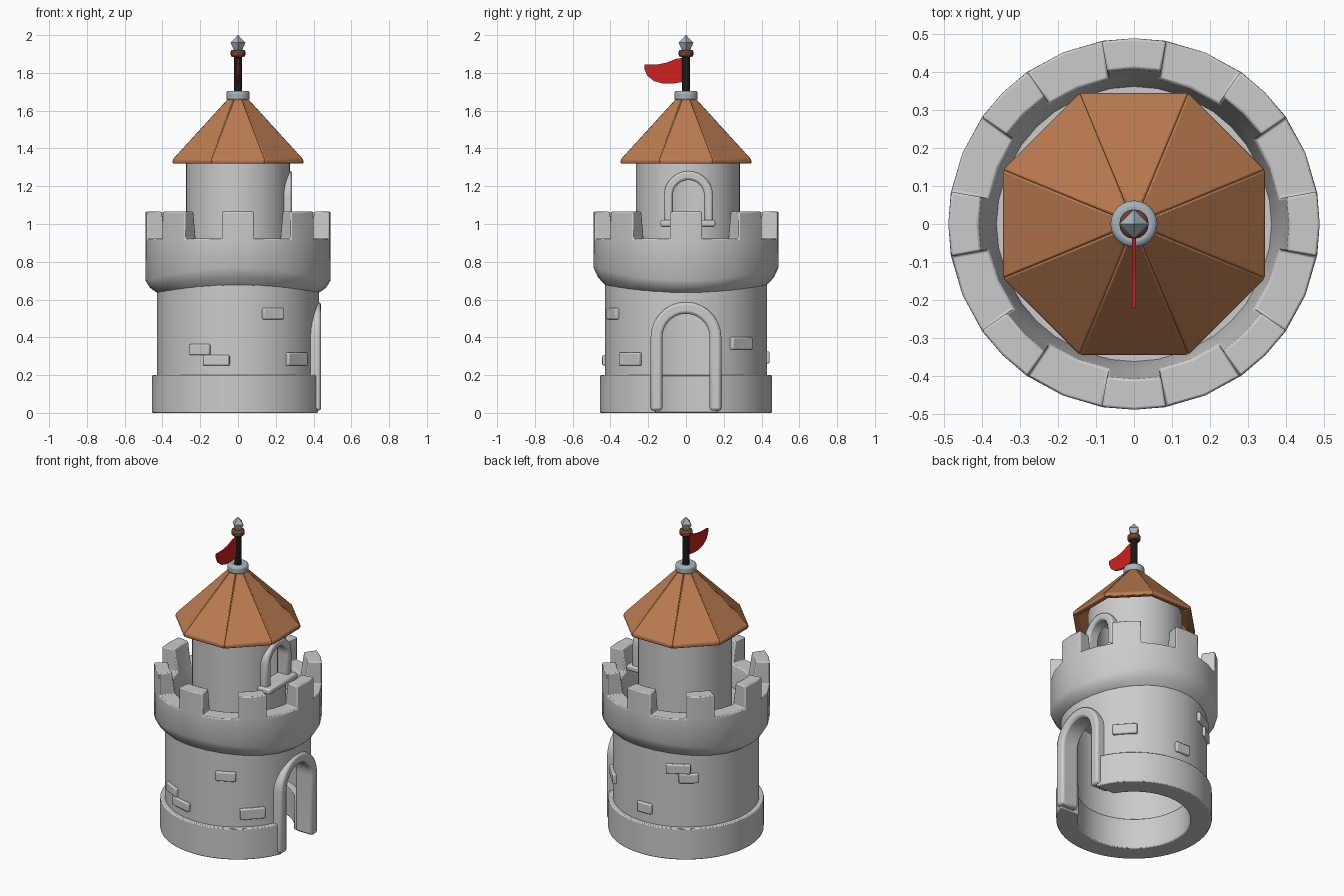
import bpy, bmesh
from math import sin, cos, pi, radians
from mathutils import Matrix, Vector

if "Cube" in bpy.data.objects:
    bpy.data.objects.remove(bpy.data.objects["Cube"])


def material(name, rgb):
    m = bpy.data.materials.new(name)
    m.diffuse_color = (*rgb, 1)
    m.use_nodes = True
    m.node_tree.nodes["Principled BSDF"].inputs["Base Color"].default_value = m.diffuse_color
    return m


ORANGE = material("roof_tile", (0.50, 0.20, 0.08))
STEEL = material("steel", (0.38, 0.45, 0.50))
BLACK = material("dark_pole", (0.01, 0.01, 0.01))
BROWN = material("brown", (0.16, 0.05, 0.025))
RED = material("flag_red", (0.62, 0.015, 0.015))


def finish(name, bm, mat=None, bevel=0, cutter=None, angle=35, segments=2):
    """Turn a bmesh into an object, cut, bevel and shade it."""
    bmesh.ops.recalc_face_normals(bm, faces=bm.faces[:])
    me = bpy.data.meshes.new(name)
    bm.to_mesh(me)
    bm.free()
    ob = bpy.data.objects.new(name, me)
    bpy.context.collection.objects.link(ob)
    if mat:
        me.materials.append(mat)
    bpy.ops.object.select_all(action='DESELECT')
    ob.select_set(True)
    bpy.context.view_layer.objects.active = ob
    if cutter:
        b = ob.modifiers.new("opening", 'BOOLEAN')
        b.operation, b.solver, b.object = 'DIFFERENCE', 'EXACT', cutter
        bpy.ops.object.modifier_apply(modifier=b.name)
    if bevel:
        b = ob.modifiers.new("bevel", 'BEVEL')
        b.width, b.segments = bevel, segments
        b.limit_method, b.angle_limit = 'ANGLE', radians(35)
    bpy.ops.object.shade_smooth_by_angle(angle=radians(angle))
    return ob


def lathe(profile, steps=48, y0=0.0):
    """Closed (r, z) loop revolved around the z axis."""
    bm = bmesh.new()
    rings = [[bm.verts.new((r * cos(2 * pi * i / steps), y0 + r * sin(2 * pi * i / steps), z))
              for r, z in profile] for i in range(steps)]
    n = len(profile)
    for i in range(steps):
        a, b = rings[i], rings[(i + 1) % steps]
        for j in range(n):
            bm.faces.new((a[j], b[j], b[(j + 1) % n], a[(j + 1) % n]))
    return bm


def ring(r_in, r_out, z0, z1, **kw):
    return lathe([(r_in, z0), (r_out, z0), (r_out, z1), (r_in, z1)], **kw)


def extrude_x(bm, x0, x1):
    out = bmesh.ops.extrude_face_region(bm, geom=bm.faces[:])
    moved = [v for v in out["geom"] if isinstance(v, bmesh.types.BMVert)]
    bmesh.ops.translate(bm, vec=(x1 - x0, 0, 0), verts=moved)
    return bm


def arch_line(w, z0, spring, x, y0, n=14):
    pts = [(x, y0 + w, z0)]
    pts += [(x, y0 + w * cos(pi * i / n), spring + w * sin(pi * i / n)) for i in range(n + 1)]
    return pts + [(x, y0 - w, z0)]


def arch(w_out, w_in, z0, spring, x0, x1, y0=0.0):
    """Arched frame; with w_in = 0 a solid arched block."""
    bm = bmesh.new()
    a = [bm.verts.new(p) for p in arch_line(w_out, z0, spring, x0, y0)]
    if w_in:
        b = [bm.verts.new(p) for p in arch_line(w_in, z0, spring, x0, y0)]
        for i in range(len(a) - 1):
            bm.faces.new((a[i], a[i + 1], b[i + 1], b[i]))
    else:
        bm.faces.new(a)
    return extrude_x(bm, x0, x1)


def box(size, matrix):
    bm = bmesh.new()
    bmesh.ops.create_cube(bm, size=1, matrix=matrix @ Matrix.Diagonal((*size, 1)))
    return bm


# Cutters for the doorway and the window
door_cut = finish("door_cutter", arch(0.16, 0, -0.1, 0.40, 0.15, 0.7))
window_cut = finish("window_cutter", arch(0.105, 0, 1.0, 1.15, 0.1, 0.5, 0.013))

# Hollow lower tower
finish("base_ring", ring(0.33, 0.455, 0, 0.2), bevel=0.012, cutter=door_cut)
finish("tower_wall", ring(0.36, 0.428, 0.18, 0.74), cutter=door_cut)
finish("upper_floor", ring(0.001, 0.385, 0.73, 0.79))
finish("door_arch", arch(0.187, 0.125, 0.012, 0.40, 0.32, 0.44), bevel=0.014)

# Upper turret with window
finish("turret_wall", ring(0.225, 0.275, 0.77, 1.38, y0=0.01), cutter=window_cut)
finish("window_arch", arch(0.13, 0.083, 1.0, 1.15, 0.21, 0.287, 0.013), bevel=0.012)
finish("window_sill", box((0.11, 0.29, 0.036), Matrix.Translation((0.265, 0.01, 1.003))), bevel=0.01)

# Flared crown with eight merlons, its lower edge dipping towards the sides
angles = [radians(45 * k + a) for k in range(8) for a in (-10, 0, 10, 22.5)]
bm = bmesh.new()
cols = []
for t in angles:
    c = cos(2 * t)
    prof = [(0.37, 0.655 - 0.02 * c), (0.427, 0.655 - 0.02 * c), (0.466, 0.69 - 0.028 * c),
            (0.49, 0.735 - 0.035 * c), (0.49, 0.922), (0.388, 0.922), (0.357, 0.76)]
    cols.append([bm.verts.new((r * cos(t), r * sin(t), z)) for r, z in prof])
merlons = []
for i in range(32):
    a, b = cols[i], cols[(i + 1) % 32]
    for j in range(7):
        f = bm.faces.new((a[j], b[j], b[(j + 1) % 7], a[(j + 1) % 7]))
        if j == 4 and i % 4 < 2:
            merlons.append(f)
bmesh.ops.recalc_face_normals(bm, faces=bm.faces[:])
out = bmesh.ops.extrude_face_region(bm, geom=merlons)
bmesh.ops.delete(bm, geom=[f for f in merlons if f.is_valid], context='FACES_ONLY')
for v in out["geom"]:
    if isinstance(v, bmesh.types.BMVert):
        v.co.z = 1.065
        r = v.co.xy.length
        if r < 0.45:
            v.co.xy *= 0.41 / r
finish("battlements", bm, bevel=0.006, angle=40)

# Raised bricks: angle, centre height, width, height
bricks = [(-64.5, 0.525, 0.12, 0.06), (-118, 0.335, 0.12, 0.058), (-105.5, 0.278, 0.145, 0.055),
          (-43.5, 0.285, 0.15, 0.07), (43, 0.368, 0.145, 0.066), (119, 0.575, 0.145, 0.06),
          (127, 0.515, 0.115, 0.06), (91, 0.293, 0.10, 0.065)]
for n, (deg, z, w, h) in enumerate(bricks):
    m = Matrix.Rotation(radians(deg), 4, 'Z') @ Matrix.Translation((0.422, 0, z))
    finish(f"brick_{n + 1}", box((0.04, w, h), m), bevel=0.007)

# Eight bevelled roof panels
bm = bmesh.new()
for k in range(8):
    vs = []
    for r, z in [(0.374, 1.318), (0.374, 1.342), (0.05, 1.67), (0.05, 1.63), (0.335, 1.325)]:
        vs.append([bm.verts.new((r * cos(t), r * sin(t), z))
                   for t in (radians(45 * k - 22.5), radians(45 * k + 22.5))])
        if len(vs) == 1:
            continue
    for j in range(5):
        p, q = vs[j], vs[(j + 1) % 5]
        bm.faces.new((p[0], p[1], q[1], q[0]))
    bm.faces.new([p[0] for p in vs])
    bm.faces.new([p[1] for p in reversed(vs)])
finish("roof", bm, ORANGE, bevel=0.006)

# Collar, pole, ring and finial
finish("roof_collar", ring(0.02, 0.062, 1.652, 1.705, steps=24), STEEL, bevel=0.015, segments=3)
finish("flag_pole", ring(0.001, 0.022, 1.66, 1.92, steps=16), BLACK)
finish("pole_ring", ring(0.01, 0.039, 1.885, 1.922, steps=16), BROWN, bevel=0.01)
finish("finial", lathe([(0.001, 1.915), (0.02, 1.915), (0.039, 1.96), (0.001, 2.0)], steps=4),
       STEEL, angle=20)

# Flag
outline = [(0, 1.882), (-0.05, 1.875), (-0.10, 1.855), (-0.15, 1.845), (-0.19, 1.845), (-0.22, 1.845),
           (-0.22, 1.82), (-0.205, 1.785), (-0.17, 1.757), (-0.12, 1.743), (-0.07, 1.743), (0, 1.755)]
bm = bmesh.new()
bm.faces.new([bm.verts.new((-0.005, y, z)) for y, z in outline])
finish("flag", extrude_x(bm, -0.005, 0.005), RED)

# Hide the helpers
for ob in (door_cut, window_cut):
    ob.hide_render = True
    ob.hide_viewport = True
